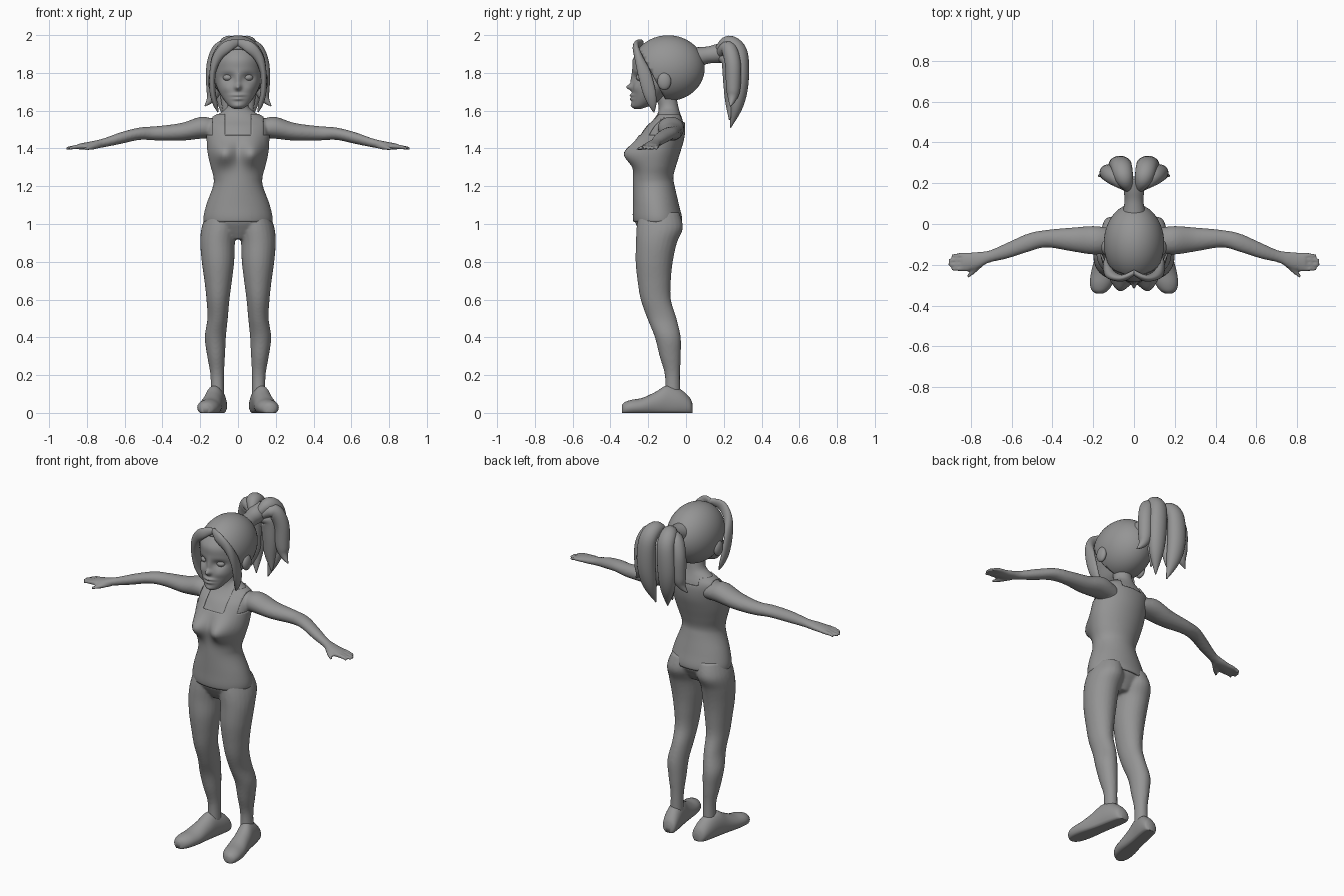
import bpy, bmesh
from math import sin, cos, tau, exp
from mathutils import Vector, Matrix

cube = bpy.data.objects.get("Cube")
if cube:
    bpy.data.objects.remove(cube, do_unlink=True)

X, Y, Z = Vector((1, 0, 0)), Vector((0, 1, 0)), Vector((0, 0, 1))
SIDES = {"left": 1, "right": -1}

clay = bpy.data.materials.new("grey_clay")
clay.use_nodes = True
clay.diffuse_color = (0.3, 0.3, 0.3, 1)
clay.node_tree.nodes["Principled BSDF"].inputs["Base Color"].default_value = (0.3, 0.3, 0.3, 1)


def spline(rows, steps):
    """Smooth interpolation through rows of numbers."""
    out, last = [], len(rows) - 1
    for i in range(last):
        a, b, c, d = (rows[min(max(i + k, 0), last)] for k in (-1, 0, 1, 2))
        for s in range(steps):
            t = s / steps
            out.append([q + 0.5 * t * (r - p + t * (2 * p - 5 * q + 4 * r - e + t * (3 * (q - r) + e - p)))
                        for p, q, r, e in zip(a, b, c, d)])
    return out + [list(rows[-1])]


def loft(bm, rows, axis=None, side=X, flip=1, n=24, steps=5, grow=0):
    """Skin elliptical rings (x, y, z, radius along side, other radius)."""
    pts, rings = spline(rows, steps), []
    for i, p in enumerate(pts):
        ahead, behind = pts[min(i + 1, len(pts) - 1)], pts[max(i - 1, 0)]
        t = axis if axis is not None else (Vector(ahead[:3]) - Vector(behind[:3])).normalized()
        u = (side - t * side.dot(t)).normalized()
        v = t.cross(u)
        ring = []
        for k in range(n):
            a = tau * k / n
            q = Vector(p[:3]) + u * cos(a) * (abs(p[3]) + grow) + v * sin(a) * (abs(p[4]) + grow)
            q.x *= flip
            ring.append(bm.verts.new(q))
        rings.append(ring)
    for lo, hi in zip(rings, rings[1:]):
        for k in range(n):
            j = (k + 1) % n
            bm.faces.new((lo[k], lo[j], hi[j], hi[k]))
    bm.faces.new(rings[0])
    bm.faces.new(rings[-1])


def upright(rows):
    """Turn (z, x, half width, front y, back y) into loft rows."""
    return [(x, (f + b) / 2, z, w, (b - f) / 2) for z, x, w, f, b in rows]


def bulge(bm, spots, mid):
    """Push the front in or out around mirrored spots (x, z, width, height, push)."""
    for v in bm.verts:
        weight = min(max((mid - v.co.y) / 0.08, 0), 1)
        shift = sum(push * exp(-((abs(v.co.x) - x) / w) ** 2 - ((v.co.z - z) / h) ** 2)
                    for x, z, w, h, push in spots)
        v.co.y -= weight * shift


def ball(bm, centre, radii):
    place = Matrix.Translation(centre) @ Matrix.Diagonal((*radii, 1))
    bmesh.ops.create_uvsphere(bm, u_segments=48, v_segments=32, radius=1, matrix=place)


def cut(bm, point, normal, clear=False):
    geom = bm.verts[:] + bm.edges[:] + bm.faces[:]
    bmesh.ops.bisect_plane(bm, geom=geom, plane_co=point, plane_no=normal, clear_outer=clear)


def finish(name, bm, thickness=0):
    bmesh.ops.recalc_face_normals(bm, faces=bm.faces)
    mesh = bpy.data.meshes.new(name)
    bm.to_mesh(mesh)
    bm.free()
    mesh.materials.append(clay)
    mesh.shade_smooth()
    ob = bpy.data.objects.new(name, mesh)
    bpy.context.collection.objects.link(ob)
    if thickness:
        ob.modifiers.new("thickness", "SOLIDIFY").thickness = thickness
    return ob


# Body: torso, neck, arms, hands and legs blended into one skin
torso = upright([
    (.92, 0, .06, -.22, -.08), (.97, 0, .15, -.25, -.05), (1.02, 0, .175, -.272, -.028),
    (1.1, 0, .16, -.273, -.045), (1.2, 0, .124, -.273, -.068), (1.25, 0, .122, -.272, -.075),
    (1.31, 0, .138, -.27, -.06), (1.38, 0, .153, -.265, -.038), (1.45, 0, .158, -.25, -.018),
    (1.51, 0, .16, -.215, -.012), (1.55, 0, .15, -.175, -.018), (1.585, 0, .1, -.15, -.03),
    (1.62, 0, .058, -.145, -.04), (1.68, 0, .05, -.16, -.05), (1.75, 0, .05, -.17, -.05)])
leg = upright([
    (1.06, .085, .08, -.25, -.035), (.98, .098, .095, -.262, -.016), (.9, .108, .092, -.265, -.048),
    (.8, .106, .086, -.267, -.07), (.7, .105, .073, -.257, -.08), (.6, .106, .061, -.24, -.08),
    (.5, .108, .054, -.205, -.05), (.4, .12, .056, -.165, -.028), (.3, .116, .047, -.14, -.028),
    (.2, .11, .036, -.112, -.032), (.09, .11, .036, -.112, -.03)])
arm = [(.1, -.08, 1.5, .055, .045), (.19, -.08, 1.51, .07, .058), (.3, -.076, 1.488, .059, .047),
       (.43, -.072, 1.48, .043, .038), (.52, -.092, 1.478, .045, .033), (.62, -.13, 1.455, .039, .031),
       (.71, -.16, 1.43, .03, .024), (.77, -.178, 1.418, .042, .021), (.84, -.187, 1.41, .043, .016)]
chest = [(.075, 1.372, .058, .06, .068)]

bm = bmesh.new()
loft(bm, torso, Z, n=48)
bulge(bm, chest, -.15)
for s in SIDES.values():
    loft(bm, leg, Z, flip=s)
    loft(bm, arm, X, Y, flip=s)
    for i in range(4):
        y = -.154 - .022 * i
        reach = .895 + .016 * (i in (1, 2))
        loft(bm, [(.81, y, 1.412, .013, .013), (.86, y, 1.408, .012, .012),
                  (reach, y - .002, 1.4, .008, .008)], X, Y, flip=s, n=12)
    loft(bm, [(.74, -.185, 1.415, .016, .016), (.78, -.225, 1.405, .014, .013),
              (.815, -.258, 1.396, .008, .008)], flip=s, n=12)
body = finish("body", bm)
remesh = body.modifiers.new("blend", "REMESH")
remesh.mode, remesh.voxel_size, remesh.use_smooth_shade = "VOXEL", .0075, True
soften = body.modifiers.new("soften", "SMOOTH")
soften.factor, soften.iterations = .5, 5

# Tank top: a shell over the torso with neckline and armholes cut away
bm = bmesh.new()
loft(bm, torso, Z, n=64, grow=.008)
bulge(bm, chest, -.15)
cut(bm, Z * 1.01, -Z, True)
cut(bm, Z * 1.583, Z, True)
cut(bm, Z * 1.47, Z)
cut(bm, Z * 1.54, Z)
for x in (-.135, -.07, .07, .135):
    cut(bm, X * x, X)
opened = []
for f in bm.faces:
    c = f.calc_center_median()
    neck = abs(c.x) < .07 and c.z > (1.47 if c.y < -.1 else 1.54)
    armhole = abs(c.x) > .135 and c.z > 1.47
    if neck or armhole:
        opened.append(f)
bmesh.ops.delete(bm, geom=opened, context="FACES")
finish("tank_top", bm, .01)

# Shoes: flat soled, toes turned out
for label, s in SIDES.items():
    bm = bmesh.new()
    rows = [(y, w, top) for y, w, top in (
        (.035, .02, .045), (.02, .042, .08), (-.03, .05, .125), (-.1, .051, .145), (-.16, .054, .112),
        (-.23, .06, .08), (-.29, .056, .069), (-.325, .04, .056), (-.34, .018, .04))]
    loft(bm, [(.105 - .19 * y, y, top * .4, w, top * .6) for y, w, top in rows], Y, X, flip=s)
    for v in bm.verts:
        v.co.z = max(v.co.z, 0)
    finish(label + "_shoe", bm)

# Head with sculpted nose, eye sockets, lips, cheeks and chin
bm = bmesh.new()
loft(bm, upright([
    (1.61, 0, .022, -.272, -.235), (1.625, 0, .048, -.285, -.19), (1.66, 0, .077, -.287, -.13),
    (1.7, 0, .1, -.284, -.08), (1.75, 0, .12, -.281, 0), (1.82, 0, .132, -.284, .05),
    (1.88, 0, .13, -.278, .06), (1.94, 0, .1, -.225, .02), (1.975, 0, .05, -.15, -.03)]),
    Z, n=96, steps=10)
bulge(bm, [(0, 1.724, .016, .016, .03), (0, 1.76, .014, .035, .012), (.055, 1.775, .032, .022, -.02),
           (0, 1.682, .032, .008, .013), (0, 1.662, .026, .008, .011), (.065, 1.72, .03, .025, .008),
           (0, 1.626, .025, .014, .007)], -.16)
finish("head", bm)

for label, s in SIDES.items():
    bm = bmesh.new()
    ball(bm, (s * .053, -.243, 1.775), (.026, .022, .018))
    finish(label + "_eye", bm)
    bm = bmesh.new()
    ball(bm, (s * .14, -.115, 1.755), (.02, .036, .046))
    finish(label + "_ear", bm)

# Hair cap, open around the face
bm = bmesh.new()
ball(bm, (0, -.095, 1.825), (.148, .194, .174))
cut(bm, (0, -.25, 1.93), (0, -.23, -.12), True)
finish("hair_cap", bm, .01)

# Parted front locks framing the face
for label, s in SIDES.items():
    bm = bmesh.new()
    loft(bm, [(-.005, -.235, 1.962, .012, .015), (.055, -.265, 1.94, .016, .03),
              (.108, -.252, 1.885, .022, .026), (.134, -.222, 1.8, .034, .017),
              (.134, -.195, 1.7, .034, .016), (.12, -.178, 1.635, .022, .013),
              (.105, -.17, 1.592, .003, .003)], side=Y, flip=s)
    finish(label + "_front_lock", bm)

# Ponytail: tied base and three fat locks on each side
bm = bmesh.new()
loft(bm, [(0, .04, 1.875, .06, .06), (0, .11, 1.893, .046, .046),
          (0, .16, 1.902, .05, .05), (0, .22, 1.91, .056, .056)], Y, X)
finish("ponytail_base", bm)
locks = {
    "back": [(.02, .17, 1.91, .02, .025), (.048, .225, 1.952, .045, .045), (.062, .284, 1.905, .052, .042),
             (.07, .287, 1.76, .055, .045), (.062, .268, 1.63, .042, .036), (.04, .235, 1.51, .003, .003)],
    "outer": [(.03, .18, 1.9, .02, .025), (.085, .222, 1.93, .04, .04), (.122, .248, 1.85, .043, .042),
              (.128, .25, 1.72, .04, .038), (.142, .245, 1.665, .024, .024), (.175, .235, 1.625, .003, .003)],
    "inner": [(.015, .18, 1.88, .02, .02), (.045, .222, 1.86, .045, .035), (.055, .232, 1.75, .045, .035),
              (.055, .235, 1.65, .035, .028), (.07, .23, 1.55, .003, .003)]}
for label, s in SIDES.items():
    for part, rows in locks.items():
        bm = bmesh.new()
        loft(bm, rows, flip=s)
        finish(label + "_ponytail_" + part, bm)
